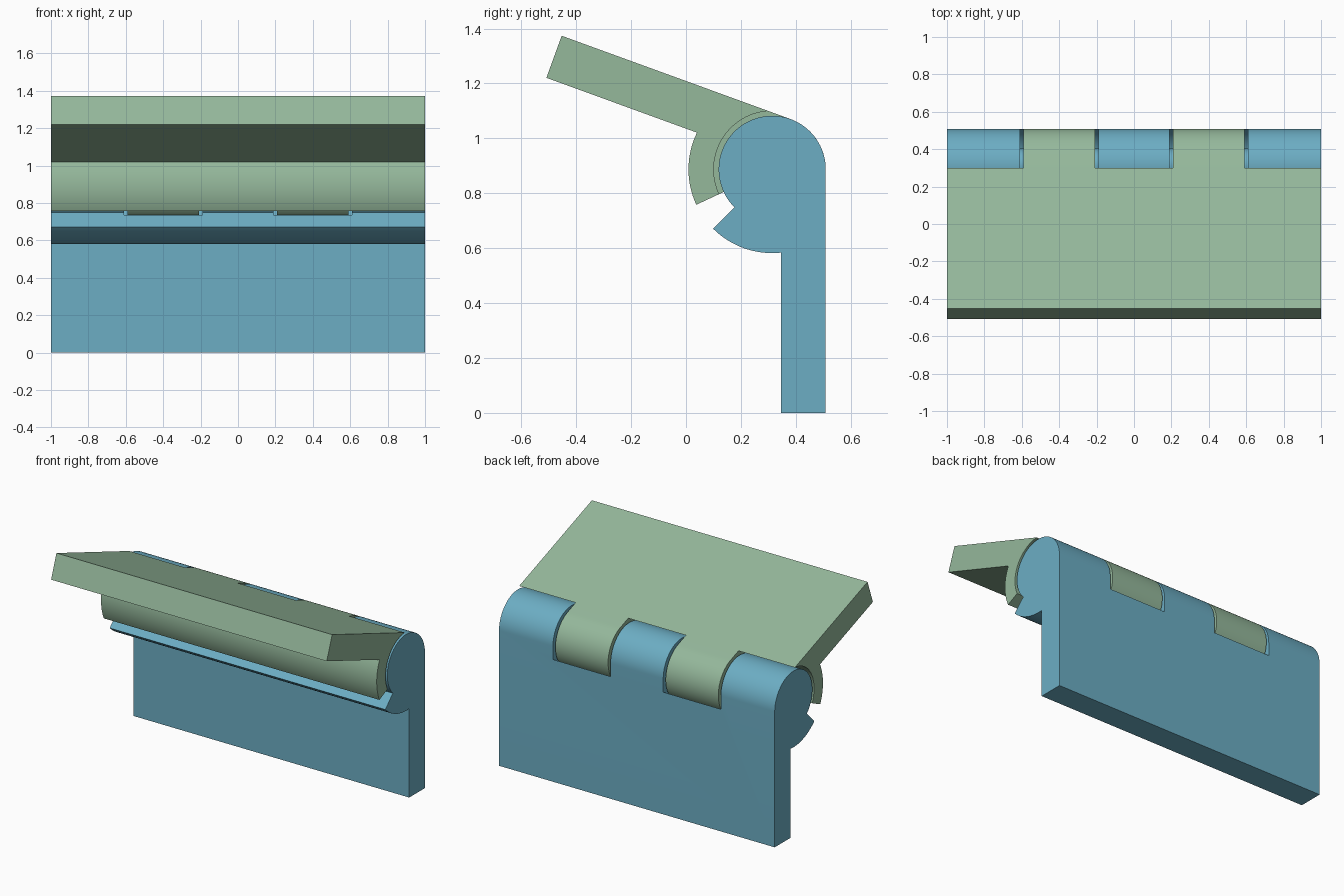
import bpy, bmesh, math

if "Cube" in bpy.data.objects:
    bpy.data.objects.remove(bpy.data.objects["Cube"])

CY, CZ = 0.314, 0.887             # hinge axis
R, R_STOP, GAP = 0.195, 0.305, 0.018
LEAF, THICK = 0.887, 0.163
PIN = 0.09


def material(name, rgb):
    m = bpy.data.materials.new(name)
    m.diffuse_color = (*rgb, 1)
    m.use_nodes = True
    m.node_tree.nodes["Principled BSDF"].inputs["Base Color"].default_value = m.diffuse_color
    return m


def prism(name, profile, x0, x1, mat=None):
    """Extrude a (y, z) outline from x0 to x1."""
    bm = bmesh.new()
    a = [bm.verts.new((x0, y, z)) for y, z in profile]
    b = [bm.verts.new((x1, y, z)) for y, z in profile]
    bm.faces.new(a)
    bm.faces.new(b)
    for i in range(len(a)):
        j = (i + 1) % len(a)
        bm.faces.new((a[i], a[j], b[j], b[i]))
    bmesh.ops.recalc_face_normals(bm, faces=bm.faces)
    me = bpy.data.meshes.new(name)
    bm.to_mesh(me)
    bm.free()
    ob = bpy.data.objects.new(name, me)
    bpy.context.collection.objects.link(ob)
    if mat:
        me.materials.append(mat)
    return ob


def circle(r, n=96):
    return [(CY + r * math.cos(t * math.tau / n), CZ + r * math.sin(t * math.tau / n))
            for t in range(n)]


def leaf_profile(direction, side):
    """Leaf tangent to the barrel, with a stop lip on the other side."""
    d = math.radians(direction)
    u = (math.cos(d), math.sin(d))
    v = (-side * u[1], side * u[0])

    def at(along, across):
        return (CY + along * u[0] + across * v[0], CZ + along * u[1] + across * v[1])

    def arc(r, a0, a1, n):
        angles = [math.radians(a0 + (a1 - a0) * i / n) for i in range(n + 1)]
        return [at(r * math.cos(a), r * math.sin(a)) for a in angles]

    inner = R - THICK
    end = math.degrees(math.asin(inner / R_STOP))
    return ([at(LEAF, inner), at(LEAF, R)] + arc(R, 90, 315, 60)
            + arc(R_STOP, 315, 360 + end, 16))


def cut(ob, profile, ranges):
    for x0, x1 in ranges:
        cutter = prism("cutter", profile, x0, x1)
        mod = ob.modifiers.new("cut", 'BOOLEAN')
        mod.operation, mod.solver, mod.object = 'DIFFERENCE', 'EXACT', cutter
        bpy.context.view_layer.objects.active = ob
        bpy.ops.object.modifier_apply(modifier=mod.name)
        bpy.data.objects.remove(cutter, do_unlink=True)


def smooth(ob):
    bpy.ops.object.select_all(action='DESELECT')
    ob.select_set(True)
    bpy.context.view_layer.objects.active = ob
    bpy.ops.object.shade_smooth_by_angle(angle=math.radians(25))


blue = material("blue", (0.15, 0.42, 0.55))
green = material("green", (0.30, 0.48, 0.33))
g = GAP / 2
clearance = circle(R + GAP)

# upright leaf with three knuckles
upright = prism("upright_leaf", leaf_profile(270, 1), -1, 1, blue)
cut(upright, clearance, [(-0.6 - g, -0.2 + g), (0.2 - g, 0.6 + g)])

# tilted leaf with two bored knuckles
tilted = prism("tilted_leaf", leaf_profile(160, -1), -1, 1, green)
cut(tilted, clearance, [(-1.1, -0.6 + g), (-0.2 - g, 0.2 + g), (0.6 - g, 1.1)])
cut(tilted, circle(PIN + GAP, 48), [(-0.7, 0.7)])

# hinge pin, seated in the upright leaf
pin = prism("hinge_pin", circle(PIN, 48), -0.65, 0.65, blue)

for part in (upright, tilted, pin):
    smooth(part)
